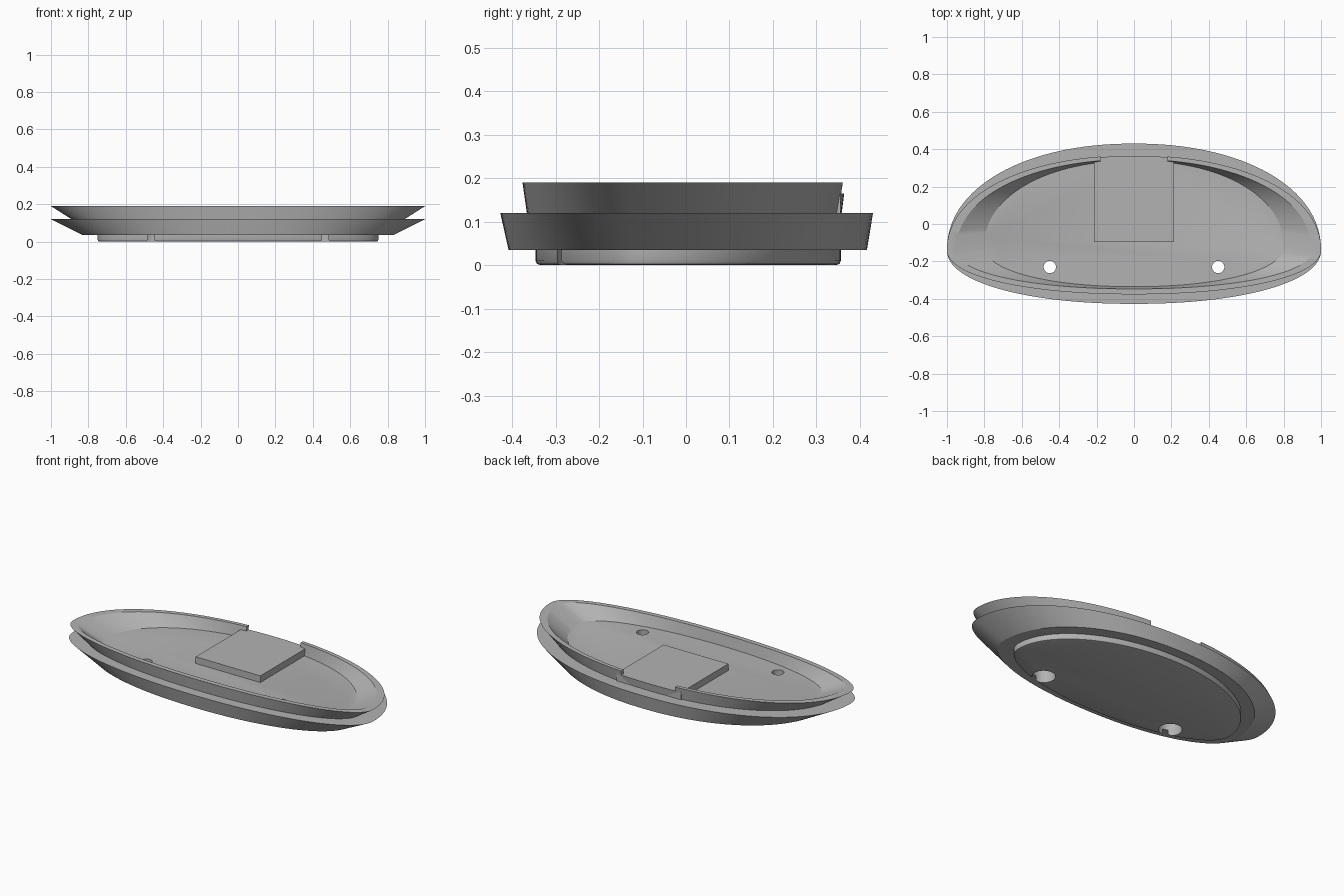
import bpy, bmesh
from math import cos, sin, pi, radians

cube = bpy.data.objects.get("Cube")
if cube:
    bpy.data.objects.remove(cube)

grey = bpy.data.materials.new("plain grey")
grey.use_nodes = True
grey.diffuse_color = (0.45, 0.45, 0.45, 1)
grey.node_tree.nodes["Principled BSDF"].inputs["Base Color"].default_value = (0.45, 0.45, 0.45, 1)


def egg_ring(bm, half_width, front, back, widest, z, power=2.1, count=128):
    """Closed ring: two half superellipses meeting at y = widest."""
    ring = []
    for i in range(count):
        t = 2 * pi * i / count
        c, s = cos(t), sin(t)
        depth = back - widest if s > 0 else widest - front
        x = half_width * abs(c) ** (2 / power) * (1 if c > 0 else -1)
        y = widest + depth * abs(s) ** (2 / power) * (1 if s > 0 else -1)
        ring.append(bm.verts.new((x, y, z)))
    return ring


def finish(bm, name):
    bmesh.ops.recalc_face_normals(bm, faces=bm.faces)
    mesh = bpy.data.meshes.new(name)
    bm.to_mesh(mesh)
    bm.free()
    mesh.materials.append(grey)
    obj = bpy.data.objects.new(name, mesh)
    bpy.context.collection.objects.link(obj)
    return obj


def loft(name, sections, power):
    """Solid through egg rings, capped at both ends."""
    bm = bmesh.new()
    rings = [egg_ring(bm, *s, power=power) for s in sections]
    for a, b in zip(rings, rings[1:]):
        for i in range(len(a)):
            j = (i + 1) % len(a)
            bm.faces.new((a[i], a[j], b[j], b[i]))
    bm.faces.new(rings[0])
    bm.faces.new(rings[-1])
    return finish(bm, name)


def box(name, x0, x1, y0, y1, z0, z1):
    bm = bmesh.new()
    bmesh.ops.create_cube(bm, size=1)
    for v in bm.verts:
        v.co = (x1 if v.co.x > 0 else x0, y1 if v.co.y > 0 else y0, z1 if v.co.z > 0 else z0)
    return finish(bm, name)


def drill(name, x, y, radius, z0, z1):
    bm = bmesh.new()
    bmesh.ops.create_cone(bm, cap_ends=True, segments=40, radius1=radius, radius2=radius, depth=z1 - z0)
    bmesh.ops.translate(bm, verts=bm.verts, vec=(x, y, (z0 + z1) / 2))
    return finish(bm, name)


def cut(target, cutter):
    mod = target.modifiers.new(cutter.name, 'BOOLEAN')
    mod.operation = 'DIFFERENCE'
    mod.solver = 'EXACT'
    mod.object = cutter
    cutter.hide_render = True
    cutter.hide_viewport = True


# Tray: flared hull, ledge, upper flared rim and hollow inside
# (half width, front y, back y, widest y, z)
tray = loft("tray", [
    (0.83, -0.408, 0.416, -0.12, 0.035),
    (1.00, -0.427, 0.430, -0.14, 0.120),
    (0.89, -0.366, 0.358, -0.13, 0.120),
    (1.00, -0.376, 0.367, -0.14, 0.190),
    (0.95, -0.347, 0.345, -0.14, 0.190),
    (0.80, -0.335, 0.338, -0.12, 0.125),
], power=2.12)

# Base pad with a softened lower edge
pad = loft("base_pad", [
    (0.738, -0.335, 0.345, -0.09, 0.000),
    (0.747, -0.343, 0.353, -0.09, 0.003),
    (0.750, -0.346, 0.356, -0.09, 0.010),
    (0.750, -0.346, 0.356, -0.09, 0.040),
], power=2.0)

# Raised plate reaching the back rim
plate = box("raised_plate", -0.215, 0.215, -0.095, 0.355, 0.115, 0.165)

# Opening in the back rim
cut(tray, box("rim_opening_cutter", -0.18, 0.18, 0.25, 0.5, 0.165, 0.3))

# Screw holes, wider from below
for side, x in (("left", 0.45), ("right", -0.45)):
    hole = drill(side + "_hole_cutter", x, -0.23, 0.033, -0.1, 0.3)
    bore = drill(side + "_bore_cutter", x, -0.23, 0.065, -0.1, 0.075)
    for part in (tray, pad):
        cut(part, hole)
        cut(part, bore)

# Smooth walls, sharp rims
for part in (tray, pad):
    bpy.ops.object.select_all(action='DESELECT')
    part.select_set(True)
    bpy.context.view_layer.objects.active = part
    for mod in list(part.modifiers):
        bpy.ops.object.modifier_apply(modifier=mod.name)
    bpy.ops.object.shade_smooth_by_angle(angle=radians(25))
